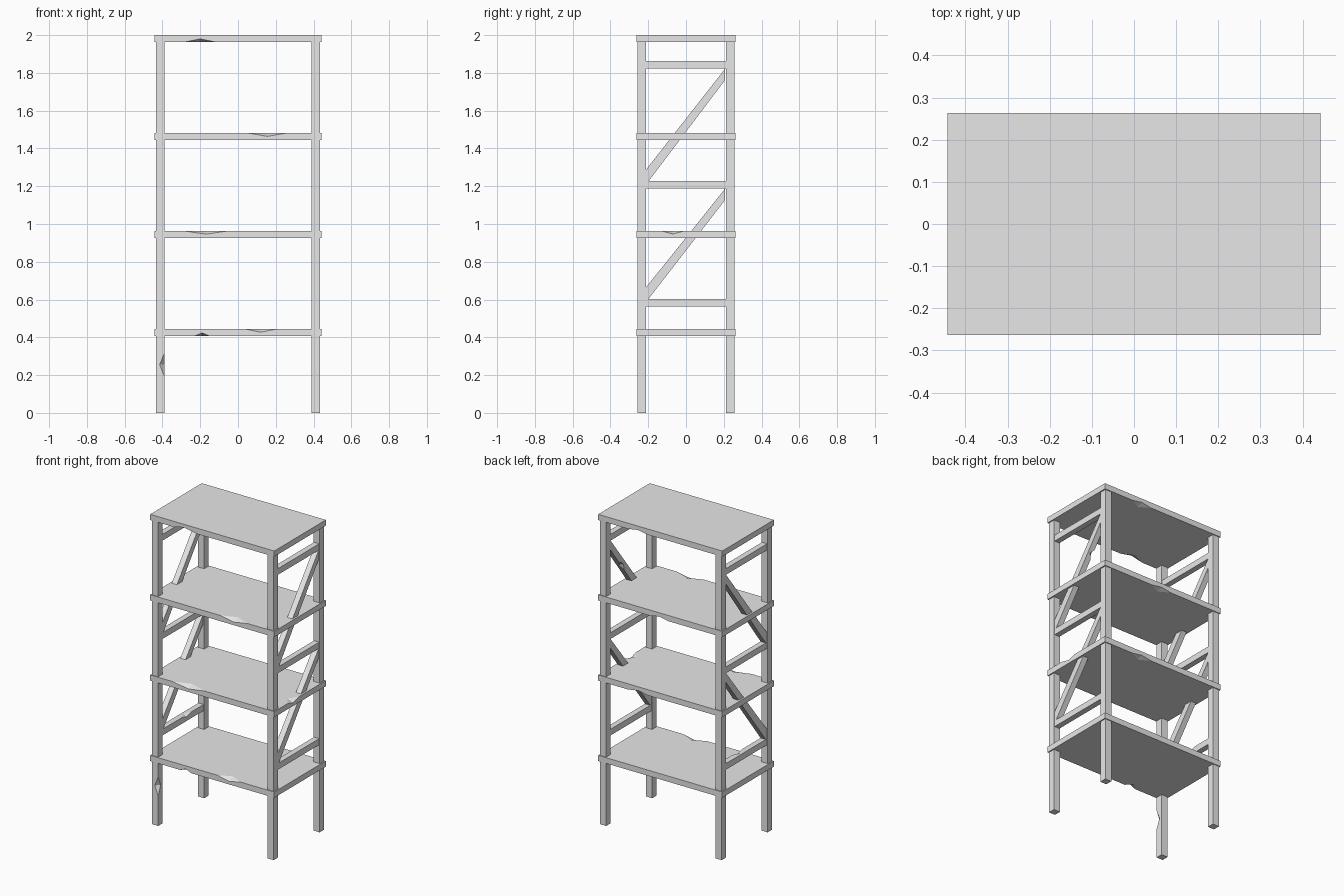
import bpy, bmesh
from mathutils import Matrix, Vector

cube = bpy.data.objects.get("Cube")
if cube:
    bpy.data.objects.remove(cube, do_unlink=True)

grey = bpy.data.materials.new("plain_grey")
grey.use_nodes = True
COLOR = (0.8, 0.8, 0.8, 1)
grey.diffuse_color = COLOR
grey.node_tree.nodes["Principled BSDF"].inputs["Base Color"].default_value = COLOR


def finish(name, bm):
    bmesh.ops.recalc_face_normals(bm, faces=bm.faces)
    mesh = bpy.data.meshes.new(name)
    bm.to_mesh(mesh)
    bm.free()
    mesh.materials.append(grey)
    obj = bpy.data.objects.new(name, mesh)
    bpy.context.collection.objects.link(obj)
    return obj


def box(name, lo, hi):
    lo, hi = Vector(lo), Vector(hi)
    bm = bmesh.new()
    bmesh.ops.create_cube(bm, size=1, matrix=Matrix.Translation((lo + hi) / 2)
                          @ Matrix.Diagonal((*(hi - lo), 1)))
    return finish(name, bm)


def prism(name, profile, x0, x1):
    """Extrude a (y, z) profile from x0 to x1."""
    bm = bmesh.new()
    face = bm.faces.new([bm.verts.new((x0, y, z)) for y, z in profile])
    ext = bmesh.ops.extrude_face_region(bm, geom=[face])
    moved = [v for v in ext["geom"] if isinstance(v, bmesh.types.BMVert)]
    bmesh.ops.translate(bm, verts=moved, vec=(x1 - x0, 0, 0))
    return finish(name, bm)


def chip(obj, centre, radii, tilt=0):
    """Knock a diamond-shaped chip out of an edge."""
    bm = bmesh.new()
    bmesh.ops.create_uvsphere(bm, u_segments=4, v_segments=2, radius=1,
                              matrix=Matrix.Translation(centre) @ Matrix.Rotation(tilt, 4, 'X')
                              @ Matrix.Diagonal((*radii, 1)))
    cutter = finish("chip_cutter", bm)
    cutter.hide_render = True
    mod = obj.modifiers.new("chip", 'BOOLEAN')
    mod.operation, mod.solver, mod.object = 'DIFFERENCE', 'EXACT', cutter
    bpy.context.view_layer.update()
    graph = bpy.context.evaluated_depsgraph_get()
    mesh = bpy.data.meshes.new_from_object(obj.evaluated_get(graph))
    obj.modifiers.clear()
    obj.data = mesh
    bpy.data.objects.remove(cutter, do_unlink=True)


W, D, T = 0.443, 0.263, 0.037            # shelf half width, half depth, thickness
LX0, LX1, LY0, LY1 = 0.39, 0.435, 0.212, 0.257   # leg inner and outer faces

# Shelves, lowest first
tops = (0.444, 0.963, 1.481, 2.0)
shelves = [box(f"shelf_{i + 1}", (-W, -D, z - T), (W, D, z)) for i, z in enumerate(tops)]

# Legs
legs = {}
for sx, side in ((1, "left"), (-1, "right")):
    for sy, end in ((-1, "front"), (1, "back")):
        xs, ys = sorted((sx * LX0, sx * LX1)), sorted((sy * LY0, sy * LY1))
        legs[end + side] = box(f"{end}_{side}_leg", (xs[0], ys[0], 0), (xs[1], ys[1], tops[-1] - T))

# Side rails and diagonal braces
rails, braces = {}, {}
levels = (0.564, 1.187, 1.822)
for sx, side in ((1, "left"), (-1, "right")):
    x0, x1 = sorted((sx * 0.394, sx * 0.431))
    for i, z in enumerate(levels):
        rails[side, i] = box(f"{side}_rail_{i + 1}", (x0, -LY0, z), (x1, LY0, z + 0.04))
    for i in range(2):
        lo, hi = levels[i] + 0.04, levels[i + 1]
        profile = [(-LY0, lo), (-0.198, lo), (0.207, hi - 0.06), (0.207, hi), (-LY0, lo + 0.06)]
        braces[side, i] = prism(f"{side}_brace_{i + 1}", profile, x0, x1)

# Chips along the front shelf edges: shelf, x, half length, on top edge
for i, x, length, top in ((0, 0.12, 0.085, True), (0, -0.19, 0.04, False), (1, -0.17, 0.115, True),
                          (2, 0.155, 0.10, True), (3, -0.20, 0.085, False)):
    chip(shelves[i], (x, -D, tops[i] - (0 if top else T)), (length, 0.04, 0.017))

# Chips along the back underside, and one on the left end
for i, x in ((1, 0.16), (2, 0.01), (3, 0.16)):
    chip(shelves[i], (x, D, tops[i] - T), (0.07, 0.04, 0.012))
chip(shelves[1], (W, -0.07, tops[1]), (0.04, 0.06, 0.016))

# Chips in a leg, a rail and a brace
chip(legs["frontright"], (-LX0, -LY1, 0.255), (0.025, 0.025, 0.06))
chip(rails["right", 0], (-LX0, 0.04, 0.604), (0.03, 0.06, 0.015))
chip(braces["left", 1], (0.394, 0.09, 1.615), (0.03, 0.015, 0.04), -0.6)
